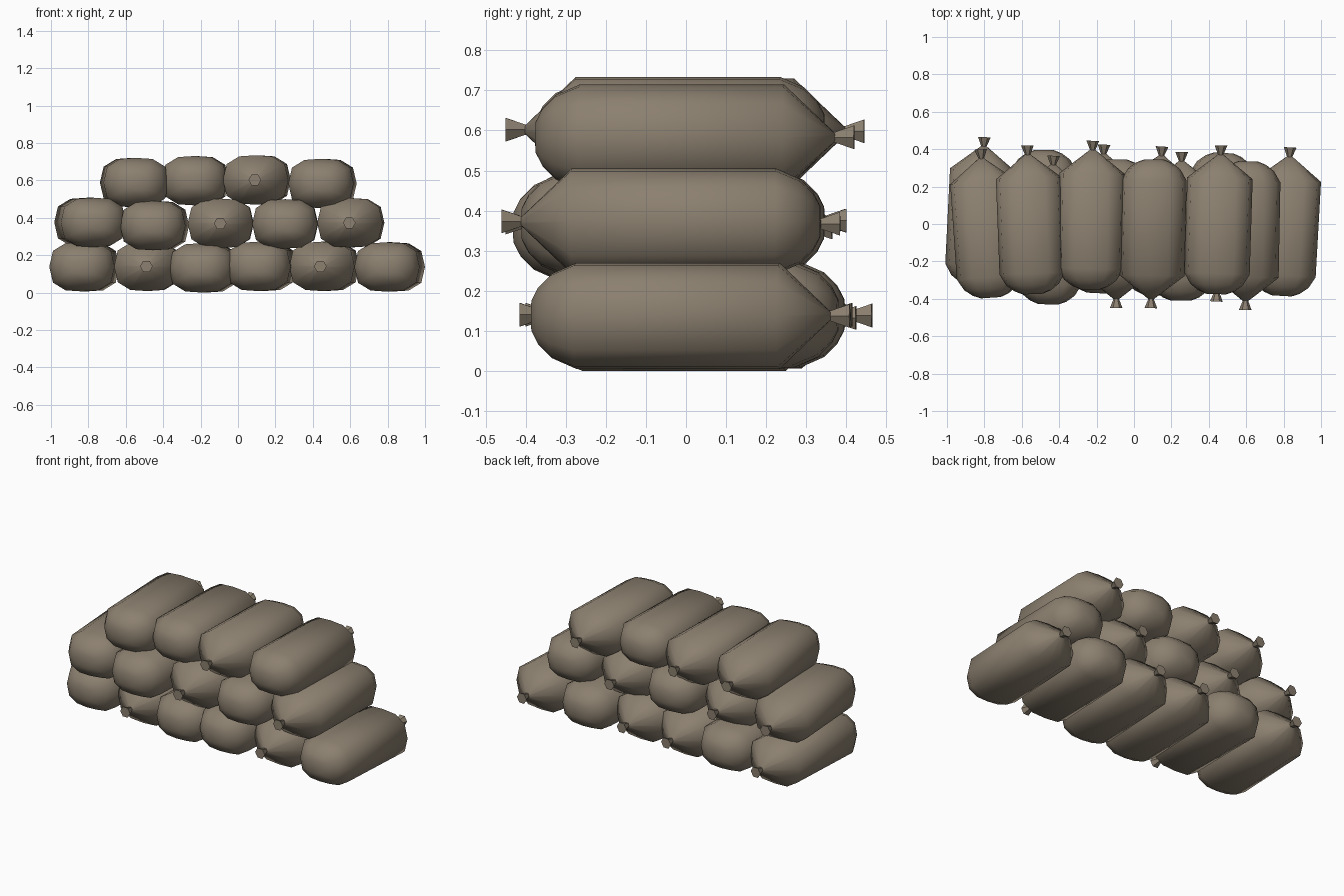
import bpy, bmesh, math
from mathutils import Matrix, Vector

cube = bpy.data.objects.get("Cube")
if cube:
    bpy.data.objects.remove(cube, do_unlink=True)

burlap = bpy.data.materials.new("brown_burlap")
burlap.use_nodes = True
colour = (0.26, 0.215, 0.16, 1)
burlap.diffuse_color = colour
burlap.node_tree.nodes["Principled BSDF"].inputs["Base Color"].default_value = colour

# Flattened cross-section: one quarter, mirrored into a full twelve-sided loop
quarter = [(0.175, 0), (0.155, 0.085), (0.088, 0.126), (0, 0.132)]
half = quarter + [(-x, z) for x, z in quarter[-2::-1]]
SECTION = half + [(x, -z) for x, z in half[-2:0:-1]]
HEXAGON = [(math.cos(i * math.pi / 3), math.sin(i * math.pi / 3)) for i in range(6)]

# Stations along each part: (y, scale)
SACK = [(-0.395, 0.3), (-0.378, 0.55), (-0.345, 0.8), (-0.285, 1), (0.225, 1), (0.352, 0.08)]
KNOT = [(0.335, 0.014), (0.352, 0.015), (0.4, 0.034)]


def loft(name, section, stations, matrix):
    """Skin a section along y, cap both ends and place the result."""
    bm = bmesh.new()
    rings = [[bm.verts.new((x * s, y, z * s)) for x, z in section] for y, s in stations]
    n = len(section)
    for a, b in zip(rings, rings[1:]):
        for i in range(n):
            j = (i + 1) % n
            bm.faces.new((a[i], a[j], b[j], b[i]))
    bm.faces.new(rings[0])
    bm.faces.new(rings[-1])
    bmesh.ops.recalc_face_normals(bm, faces=bm.faces)
    mesh = bpy.data.meshes.new(name)
    bm.to_mesh(mesh)
    bm.free()
    mesh.materials.append(burlap)
    obj = bpy.data.objects.new(name, mesh)
    obj.matrix_world = matrix
    bpy.context.collection.objects.link(obj)
    return obj


# Each bag: knot x, blunt end x, centre z, knot tip y (its sign gives the facing)
ROWS = {
    "bottom": [(-0.80, -0.84, 0.138, 0.465), (-0.49, -0.48, 0.14, -0.40),
               (-0.16, -0.20, 0.132, 0.425), (0.15, 0.10, 0.14, 0.415),
               (0.44, 0.48, 0.14, -0.415), (0.835, 0.79, 0.137, 0.41)],
    "middle": [(-0.82, -0.765, 0.375, 0.40), (-0.43, -0.46, 0.358, 0.365),
               (-0.095, -0.09, 0.37, -0.45), (0.255, 0.25, 0.367, 0.385),
               (0.595, 0.61, 0.373, -0.46)],
    "top": [(-0.57, -0.54, 0.588, 0.42), (-0.22, -0.235, 0.598, 0.445),
            (0.09, 0.11, 0.602, -0.45), (0.465, 0.44, 0.583, 0.42)],
}

sacks = []
for row, bags in ROWS.items():
    for i, (knot_x, end_x, z, tip_y) in enumerate(bags, 1):
        side = math.copysign(1, tip_y)
        direction = Vector((knot_x - end_x, side * 0.8)).normalized()
        yaw = math.atan2(-direction.x, direction.y)
        place = Matrix.Translation(((knot_x + end_x) / 2, tip_y - side * 0.4, z))
        place = place @ Matrix.Rotation(yaw, 4, "Z")
        sacks.append(loft(f"{row}_sandbag_{i}", SECTION, SACK, place))
        loft(f"{row}_tied_knot_{i}", HEXAGON, KNOT, place)

# Soft shading on the sacks, faceted knots
bpy.ops.object.select_all(action="DESELECT")
for sack in sacks:
    sack.select_set(True)
bpy.context.view_layer.objects.active = sacks[0]
bpy.ops.object.shade_smooth_by_angle(angle=math.radians(60))
